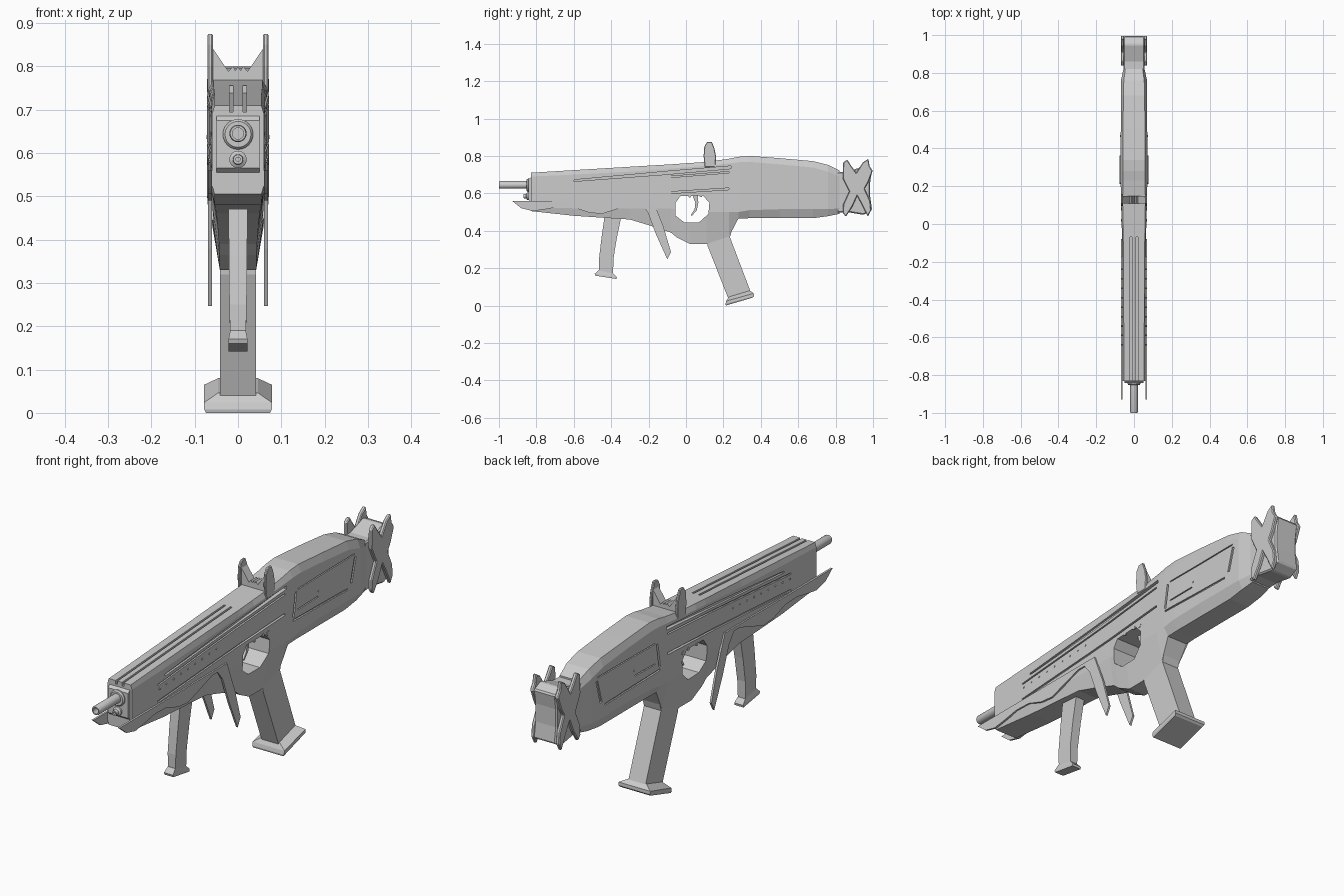
import bpy, bmesh, math
from mathutils import Matrix


def finish(name, bm):
    bmesh.ops.recalc_face_normals(bm, faces=bm.faces)
    me = bpy.data.meshes.new(name)
    bm.to_mesh(me)
    bm.free()
    ob = bpy.data.objects.new(name, me)
    bpy.context.collection.objects.link(ob)
    return ob


def add_loft(bm, rings):
    rows = [[bm.verts.new(p) for p in r] for r in rings]
    n = len(rows[0])
    for a, b in zip(rows, rows[1:]):
        for i in range(n):
            bm.faces.new((a[i], a[(i + 1) % n], b[(i + 1) % n], b[i]))
    bm.faces.new(rows[0])
    bm.faces.new(rows[-1])


def loft(name, rings):
    bm = bmesh.new()
    add_loft(bm, rings)
    return finish(name, bm)


def add_prism(bm, pts, x0, x1):
    add_loft(bm, [[(x, y, z) for y, z in pts] for x in (x0, x1)])


def prism(name, pts, x0, x1, bevel=0.0):
    bm = bmesh.new()
    add_prism(bm, pts, x0, x1)
    ob = finish(name, bm)
    if bevel:
        m = ob.modifiers.new("bevel", 'BEVEL')
        m.width, m.segments = bevel, 1
    return ob


def pair(name, pts, x0, x1, bevel=0.0):
    for side, s in (("right", 1), ("left", -1)):
        prism(f"{name}_{side}", pts, s * x0, s * x1, bevel)


def strip(p, q, t):
    # thin rectangle around a line in the side plane
    dy, dz = q[0] - p[0], q[1] - p[1]
    d = math.hypot(dy, dz)
    ny, nz = -dz / d * t / 2, dy / d * t / 2
    return [(p[0] + ny, p[1] + nz), (q[0] + ny, q[1] + nz),
            (q[0] - ny, q[1] - nz), (p[0] - ny, p[1] - nz)]


def rect(y0, z0, y1, z1, w):
    return [(-w, y0, z0), (w, y0, z0), (w, y1, z1), (-w, y1, z1)]


def tube(name, z, stations, n=24):
    # lathe along y from (y, radius) pairs
    return loft(name, [[(r * math.cos(2 * math.pi * i / n), y, z + r * math.sin(2 * math.pi * i / n))
                        for i in range(n)] for y, r in stations])


# main body: y, top z, top half width, shoulder z, half width, lower z, bottom z, bottom half width
sections = [
    (-.83, .71, .054, .69, .060, .525, .505, .054),
    (-.60, .724, .054, .70, .062, .52, .48, .054),
    (-.30, .742, .055, .716, .062, .52, .46, .050),
    (-.20, .748, .056, .723, .062, .52, .43, .047),
    (-.08, .755, .057, .732, .063, .52, .39, .044),
    (-.05, .757, .057, .735, .064, .51, .365, .043),
    (.02, .762, .057, .740, .066, .50, .33, .042),
    (.11, .768, .057, .748, .068, .50, .33, .042),
    (.23, .785, .058, .760, .071, .50, .37, .042),
    (.28, .795, .058, .766, .072, .50, .465, .050),
    (.34, .80, .058, .768, .072, .51, .467, .050),
    (.50, .788, .058, .755, .070, .515, .467, .050),
    (.68, .772, .056, .738, .070, .515, .467, .050),
    (.76, .752, .054, .715, .069, .515, .478, .050),
    (.82, .722, .046, .69, .056, .52, .49, .044),
]
body = loft("body", [[(-a, y, t), (a, y, t), (w, y, s), (w, y, l), (b, y, o),
                      (-b, y, o), (-w, y, l), (-w, y, s)]
                     for y, t, a, s, w, l, o, b in sections])

# cutters: trigger opening, side slots, panel lines, top channels
cut = bmesh.new()
add_prism(cut, [(-.055, .48), (-.055, .55), (-.03, .585), (.09, .588), (.125, .55),
                (.12, .49), (.07, .445), (-.01, .445)], -.2, .2)
slots = [
    ([(-.6, .664), (-.12, .70), (.24, .732), (.24, .746), (-.12, .716), (-.6, .672)], .053),
    (strip((-.65, .642), (.23, .713), .007), .055),
    (strip((-.65, .568), (.23, .624), .009), .055),
    (strip((.305, .695), (.287, .588), .010), .064),
    (strip((.285, .575), (.67, .566), .008), .064),
    (strip((.695, .585), (.725, .69), .012), .064),
    (strip((.32, .702), (.72, .704), .005), .064),
    (strip((.32, .612), (.46, .614), .005), .064),
]
for pts, depth in slots:
    for s in (1, -1):
        add_prism(cut, pts, s * depth, s * .1)
for s in (1, -1):
    add_prism(cut, [(-.9, .69), (-.07, .738), (-.07, .85), (-.9, .85)], s * .011, s * .020)
cutter = finish("body_cutter", cut)
cutter.hide_render = True
mod = body.modifiers.new("cuts", 'BOOLEAN')
mod.operation, mod.solver, mod.object = 'DIFFERENCE', 'EXACT', cutter
bpy.context.view_layer.objects.active = body
bpy.ops.object.modifier_apply(modifier=mod.name)
bpy.data.objects.remove(cutter)

# front face plate, barrel with bore, lower plug
prism("front_plate", [(-.842, .565), (-.842, .675), (-.825, .69), (-.825, .55)], -.05, .05)
tube("barrel_collar", .643, [(-.82, .035), (-.846, .035), (-.852, .03)])
tube("barrel", .645, [(-.82, .02), (-.995, .02), (-1, .018), (-1, .013), (-.9, .013)])
tube("lower_plug", .585, [(-.82, .02), (-.85, .02), (-.855, .012), (-.87, .011), (-.87, .005), (-.85, .005)])

# butt block with a slightly hollow rear
prism("butt_block", [(.81, .715), (.86, .715), (.95, .745), (.995, .725), (.985, .66), (.985, .58),
                     (.995, .51), (.95, .485), (.86, .50), (.81, .495)], -.055, .055, .006)

# crossed leaf plates on the butt
pair("butt_leaf", [(.84, .765), (.862, .78), (.885, .745), (.91, .71), (.945, .765), (.975, .785),
                   (.982, .745), (.998, .72), (.975, .66), (.955, .625), (.985, .56), (.99, .51),
                   (.972, .475), (.94, .54), (.915, .585), (.89, .53), (.855, .475), (.838, .495),
                   (.84, .54), (.872, .61), (.838, .68)], .052, .070, .004)

# pointed side blades along the fore end
pair("side_blade", [(-.93, .56), (-.175, .56), (-.12, .42), (-.08, .285), (-.10, .247), (-.16, .38),
                    (-.205, .50), (-.24, .545), (-.28, .545), (-.38, .512), (-.45, .49), (-.52, .497),
                    (-.60, .525), (-.68, .528), (-.75, .515), (-.82, .505), (-.88, .52)], .060, .069)

# ears and the jagged sight between them
pair("sight_ear", [(.10, .74), (.094, .80), (.098, .85), (.112, .874), (.138, .875), (.152, .84),
                   (.16, .80), (.158, .74)], .058, .070, .003)
half = [(.064, .85), (.022, .788), (.012, .80), (.006, .79)]
jag = [(-.066, .74), (.066, .74)] + half + [(0, .80)] + [(-x, z) for x, z in reversed(half)]
loft("sight_web", [[(x, y, z) for x, z in jag] for y in (.108, .148)])

# rear grip and flared foot
loft("grip", [rect(.108, .40, .25, .42, .042), rect(.115, .32, .235, .365, .042),
              rect(.225, .04, .345, .075, .042)])
loft("grip_foot", [rect(.213, 0, .355, .042, .074), rect(.211, .008, .363, .05, .078),
                   rect(.215, .024, .362, .065, .078), rect(.228, .046, .342, .08, .046)])

# front grip and foot
loft("front_grip", [rect(-.435, .48, -.345, .48, .022), rect(-.452, .36, -.37, .36, .021),
                    rect(-.465, .25, -.388, .25, .02), rect(-.465, .175, -.39, .16, .018)])
loft("front_grip_foot", [rect(-.485, .16, -.372, .142, .022), rect(-.488, .17, -.37, .152, .022),
                         rect(-.467, .19, -.39, .173, .018)])

# trigger
prism("trigger", [(.03, .60), (.062, .60), (.066, .55), (.058, .51), (.03, .478), (.026, .484),
                  (.046, .515), (.05, .55)], -.01, .01)

# side studs and buttons
bm = bmesh.new()
studs = [(-.64 + .05 * i, .622 + .003 * i, .004, .062) for i in range(9)]
studs += [(.115, .583, .011, .067), (.08, .588, .008, .066), (.02, .583, .006, .065), (.465, .637, .005, .070)]
for y, z, r, x in studs:
    for s in (1, -1):
        bmesh.ops.create_cone(bm, cap_ends=True, segments=10, radius1=r, radius2=r, depth=.006,
                              matrix=Matrix.Translation((s * x, y, z)) @ Matrix.Rotation(math.pi / 2, 4, 'Y'))
finish("side_studs", bm)

# smooth the round parts
bpy.ops.object.select_all(action='DESELECT')
for n in ("barrel", "barrel_collar", "lower_plug"):
    bpy.data.objects[n].select_set(True)
bpy.context.view_layer.objects.active = bpy.data.objects["barrel"]
bpy.ops.object.shade_smooth_by_angle()
